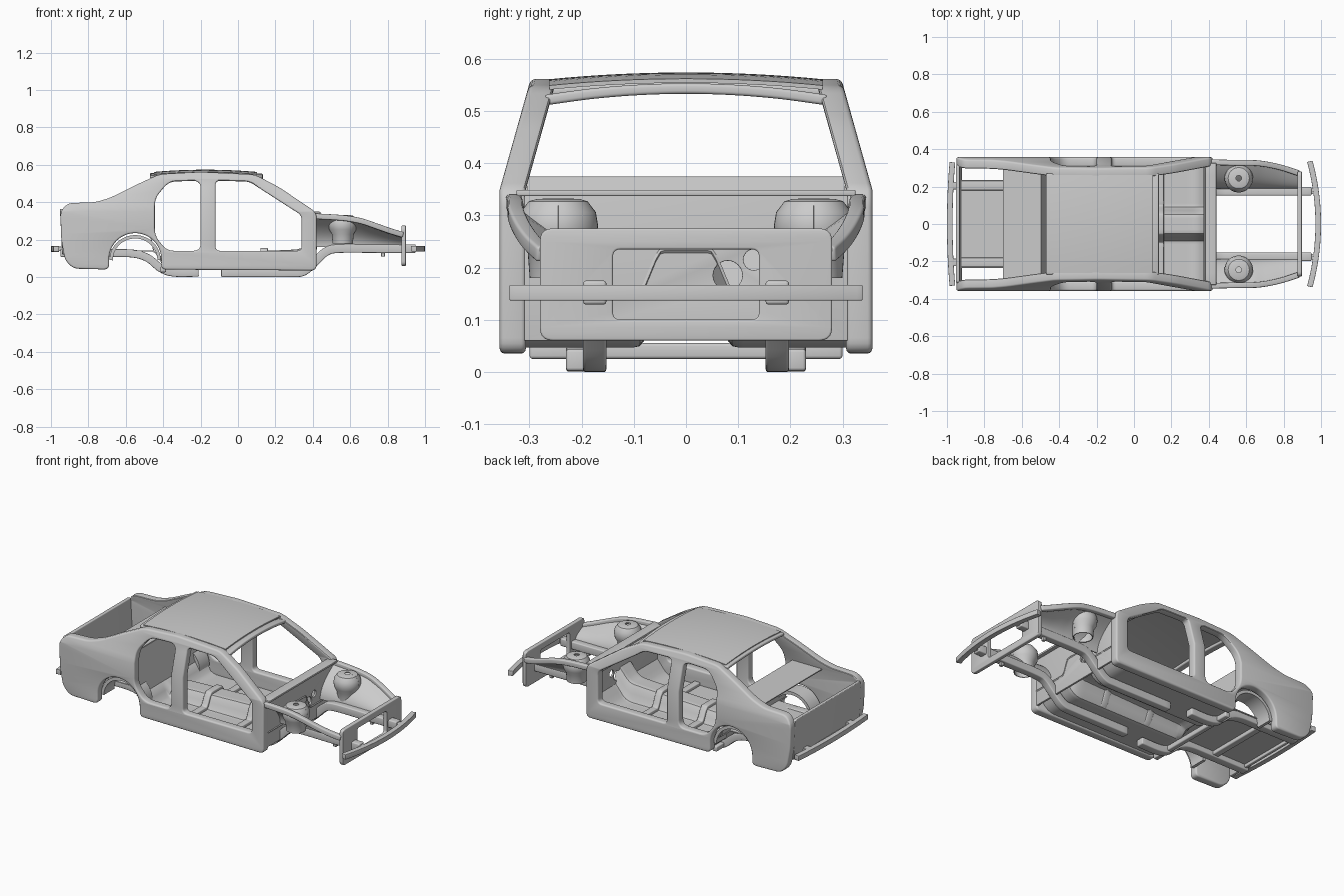
import bpy, bmesh
from math import cos, sin, pi, radians
from mathutils import Vector

if "Cube" in bpy.data.objects:
    bpy.data.objects.remove(bpy.data.objects["Cube"])

def make(name, bm, mirror=False, solid=0, bevel=0):
    bmesh.ops.recalc_face_normals(bm, faces=bm.faces[:])
    me = bpy.data.meshes.new(name)
    bm.to_mesh(me)
    bm.free()
    ob = bpy.data.objects.new(name, me)
    bpy.context.collection.objects.link(ob)
    if solid:
        m = ob.modifiers.new("solid", 'SOLIDIFY')
        m.thickness, m.offset = solid, 0
    if bevel:
        m = ob.modifiers.new("bevel", 'BEVEL')
        m.width, m.segments, m.limit_method = bevel, 3, 'ANGLE'
        m.angle_limit = radians(40)
    if mirror:
        m = ob.modifiers.new("mirror", 'MIRROR')
        m.use_axis = (False, True, False)
        m.use_mirror_merge = False
    return ob

def fillet(pts, r, n=5):
    pts, out = [Vector(p) for p in pts], []
    for i, p in enumerate(pts):
        a, b = pts[i - 1] - p, pts[(i + 1) % len(pts)] - p
        s = p + a.normalized() * min(r, .45 * a.length)
        e = p + b.normalized() * min(r, .45 * b.length)
        for k in range(n + 1):
            t = k / n
            out.append(s * (1 - t) ** 2 + p * 2 * t * (1 - t) + e * t * t)
    return out

def circle(x, y, r, n=24):
    return [(x + r * cos(2 * pi * i / n), y + r * sin(2 * pi * i / n)) for i in range(n)]

# Flat plate with holes, then mapped into the car's space
def plate(name, loops, thick, bevel, place, cut_z=None, mirror=False):
    cu = bpy.data.curves.new(name + "_outline", 'CURVE')
    cu.dimensions, cu.fill_mode = '2D', 'BOTH'
    cu.extrude, cu.bevel_depth, cu.offset = thick / 2 - bevel, bevel, -bevel
    cu.bevel_resolution = 2
    for loop in loops:
        sp = cu.splines.new('POLY')
        sp.points.add(len(loop) - 1)
        for q, p in zip(sp.points, loop):
            q.co = (p[0], p[1], 0, 1)
        sp.use_cyclic_u = True
    tmp = bpy.data.objects.new(name + "_outline", cu)
    bpy.context.collection.objects.link(tmp)
    dg = bpy.context.evaluated_depsgraph_get()
    me = bpy.data.meshes.new_from_object(tmp.evaluated_get(dg))
    bm = bmesh.new()
    bm.from_mesh(me)
    bpy.data.objects.remove(tmp)
    bpy.data.meshes.remove(me)
    bmesh.ops.remove_doubles(bm, verts=bm.verts[:], dist=1e-5)
    if cut_z:
        bmesh.ops.bisect_plane(bm, geom=bm.verts[:] + bm.edges[:] + bm.faces[:],
                               plane_co=(0, cut_z, 0), plane_no=(0, 1, 0))
    for v in bm.verts:
        v.co = place(*v.co)
    return make(name, bm, mirror)

# Box-section beam along a smoothed path
def beam(name, path, w, h, mirror=False, bevel=.006, n=5):
    p = [Vector(q) for q in path]
    p = [2 * p[0] - p[1]] + p + [2 * p[-1] - p[-2]]
    line = []
    for i in range(1, len(p) - 2):
        a, b, c, d = p[i - 1:i + 3]
        for k in range(n):
            t = k / n
            line.append(.5 * (2 * b + (c - a) * t + (2 * a - 5 * b + 4 * c - d) * t * t
                              + (3 * b - a - 3 * c + d) * t ** 3))
    line.append(p[-2])
    bm, rings = bmesh.new(), []
    for i, q in enumerate(line):
        t = (line[min(i + 1, len(line) - 1)] - line[max(i - 1, 0)]).normalized()
        s = t.cross(Vector((0, 0, 1))).normalized()
        u = s.cross(t)
        rings.append([bm.verts.new(q + s * w / 2 * a + u * h / 2 * b)
                      for a, b in ((1, 1), (1, -1), (-1, -1), (-1, 1))])
    for r0, r1 in zip(rings, rings[1:]):
        for k in range(4):
            bm.faces.new((r0[k], r0[k - 1], r1[k - 1], r1[k]))
    bm.faces.new(rings[0])
    bm.faces.new(rings[-1])
    return make(name, bm, mirror, bevel=bevel)

# Pressed sheet from a surface function of (u, v) in 0..1
def sheet(name, f, nu, nv, solid=.006, mirror=False):
    bm = bmesh.new()
    g = [[bm.verts.new(f(i / nu, j / nv)) for j in range(nv + 1)] for i in range(nu + 1)]
    for i in range(nu):
        for j in range(nv):
            bm.faces.new((g[i][j], g[i + 1][j], g[i + 1][j + 1], g[i][j + 1]))
    return make(name, bm, mirror, solid)

def table(pts, x):
    for (a, b), (c, d) in zip(pts, pts[1:]):
        if x <= c:
            t = max(0, (x - a) / (c - a))
            return b + (d - b) * t
    return pts[-1][1]

# Body sides: one pressing with sill, pillars, roof rail, quarter panel
arch = [(-.55 + .14 * cos(pi * i / 20), .095 + .14 * sin(pi * i / 20)) for i in range(21)]
outline = [(.42, .345), (.42, .035), (-.41, .04)] + arch + [
    (-.69, .04), (-.88, .045), (-.925, .09), (-.945, .2), (-.95, .35), (-.91, .395),
    (-.76, .40), (-.68, .425), (-.55, .49), (-.42, .55), (-.2, .562), (.09, .548), (.22, .48)]
front_door = [(-.12, .14), (.34, .14), (.34, .33), (.06, .51), (-.12, .515)]
rear_door = [(-.20, .14), (-.38, .14), (-.445, .22), (-.445, .42), (-.37, .51), (-.20, .515)]
plate("body_side", [fillet(outline, .03), fillet(front_door, .025), fillet(rear_door, .04)],
      .05, .009, lambda u, v, w: (u, .332 + w - max(0, v - .35) * .28, v), .35, True)

# Roof skin and headers
sheet("roof", lambda u, v: (-.45 + .55 * u, -.262 + .524 * v,
      .545 + .012 * (1 - (2 * u - 1) ** 2) + .013 * (1 - (2 * v - 1) ** 2)), 16, 16, .008)
ys = [-.27, -.18, -.09, 0, .09, .18, .27]
beam("windshield_header", [(.11, y, .543 - .022 * (y / .27) ** 2) for y in ys], .045, .02)
beam("rear_header", [(-.45, y, .547 - .012 * (y / .27) ** 2) for y in ys], .04, .018)

# Package shelf and rear seat bulkhead
sheet("package_shelf", lambda u, v: (-.70 + .20 * u, -.305 + .61 * v, .372), 1, 1)
sheet("rear_bulkhead", lambda u, v: (-.50 + .05 * u, -.305 + .61 * v, .372 - .235 * u), 1, 1)

# Floor with centre tunnel, toe board and rear kick-up
floor_z = [(-.46, .14), (-.44, .13), (-.40, .065), (-.37, .05), (.31, .05), (.35, .065), (.42, .15)]

def tunnel(x, y):
    a = min(1, max(0, (.095 - abs(y)) / .05))
    return .085 * a * a * (3 - 2 * a) * table([(-.44, 0), (-.36, .8), (.1, 1), (.3, 1.1), (.42, 1)], x)

def floor(u, v):
    x, y = -.46 + .88 * u, -.31 + .62 * v
    return x, y, table(floor_z, x) + tunnel(x, y)

sheet("floor_pan", floor, 44, 62)
for x in (-.16, .14):
    path = [(x, -.31 + .62 * i / 40, .0) for i in range(41)]
    beam("seat_crossmember", [(x, y, .06 + tunnel(x, y) * .98) for x, y, _ in path],
         .04, .022, bevel=.005, n=1)
sheet("trunk_floor", lambda u, v: (-.945 + .49 * u, -.235 + .47 * v, .14), 1, 1)

# Firewall with pass-through holes, cowl
plate("firewall", [[(-.31, .06), (.31, .06), (.31, .345), (-.31, .345)],
                   circle(.08, .185, .028), circle(.13, .215, .02)],
      .012, .002, lambda u, v, w: (.412 + w, u, v))
beam("cowl_top", [(.41, -.325, .343), (.41, 0, .343), (.41, .325, .343)], .06, .012, bevel=.003)
beam("cowl_brace", [(.39, -.31, .31), (.39, 0, .31), (.39, .31, .31)], .035, .05)

# Rear wheelhouses and tail panel
sheet("rear_wheelhouse", lambda u, v: (-.55 + .128 * cos(pi * u), .225 + .10 * v,
      .09 + .125 * sin(pi * u)), 28, 2, .018, True)
plate("tail_panel", [fillet([(-.315, .12), (.315, .12), (.315, .365), (-.315, .365)], .015)],
      .02, .004, lambda u, v, w: (-.93 + w - .05 * (v - .12), u, v))

# Front and rear frame rails
beam("front_rail", [(.95, .175, .152), (.75, .175, .152), (.54, .175, .152), (.47, .175, .135),
                    (.41, .175, .08), (.35, .175, .03), (.28, .175, .023), (.1, .175, .023),
                    (-.09, .175, .023)], .045, .046, True)
beam("rear_rail", [(-.21, .205, .023), (-.34, .205, .023), (-.41, .205, .045), (-.48, .205, .1),
                   (-.56, .205, .125), (-.7, .205, .128), (-.95, .205, .128)], .05, .042, True)
beam("front_bumper_bracket", [(.93, .175, .152), (.975, .175, .152)], .03, .028, True, .003)
beam("rear_bumper_bracket", [(-.93, .205, .15), (-.98, .205, .15)], .04, .024, True, .003)
beam("rail_mount", [(.765, .175, .122), (.785, .175, .122)], .02, .025, True, .003)
beam("floor_crossmember", [(-.40, -.3, .04), (-.40, 0, .04), (-.40, .3, .04)], .03, .03)
beam("trunk_crossmember", [(-.72, -.22, .128), (-.72, 0, .128), (-.72, .22, .128)], .04, .025)

# Front fender rails and inner aprons
rail_y = [(.42, .33), (.68, .325), (.78, .305), (.88, .272)]
rail_z = [(.42, .325), (.56, .317), (.65, .302), (.75, .268), (.82, .243), (.88, .225)]
beam("fender_rail", [(x, table(rail_y, x), table(rail_z, x))
                     for x in (.41, .5, .58, .66, .74, .81, .88)], .03, .03, True)

def apron(u, v):
    x = .415 + .46 * u
    return (x, .19 + (table(rail_y, x) - .19) * v ** 2,
            .16 + (table(rail_z, x) - .16) * v)

sheet("inner_apron", apron, 24, 10, .006, True)

# Strut towers: turned dome with a hole on top
prof = [(.052, .18), (.056, .23), (.07, .255), (.074, .28), (.07, .305), (.055, .325), (.04, .329), (.015, .33)]
def tower(u, v):
    r, z = prof[round(v * (len(prof) - 1))]
    return .56 + r * cos(2 * pi * u), .245 + r * sin(2 * pi * u), z
sheet("strut_tower", tower, 40, len(prof) - 1, .005, True)

# Radiator support frame
plate("radiator_support",
      [fillet([(-.28, .06), (.28, .06), (.28, .275), (-.28, .275)], .025),
       fillet([(-.14, .10), (.14, .10), (.14, .235), (-.14, .235)], .015)],
      .024, .004, lambda u, v, w: (.886 + w, u, v))

# Bumper beams
ks = [i / 6 for i in range(-6, 7)]
beam("front_bumper_beam", [(.985 - .045 * k * k, .335 * k, .152) for k in ks], .03, .03, bevel=.002)
beam("rear_bumper_beam", [(-.985 + .014 * k * k, .33 * k, .15) for k in ks], .03, .03, bevel=.002)

# Apply modifiers and shade
bpy.ops.object.select_all(action='SELECT')
bpy.context.view_layer.objects.active = bpy.context.selected_objects[0]
bpy.ops.object.convert(target='MESH')
bpy.ops.object.shade_smooth_by_angle(angle=radians(35))
